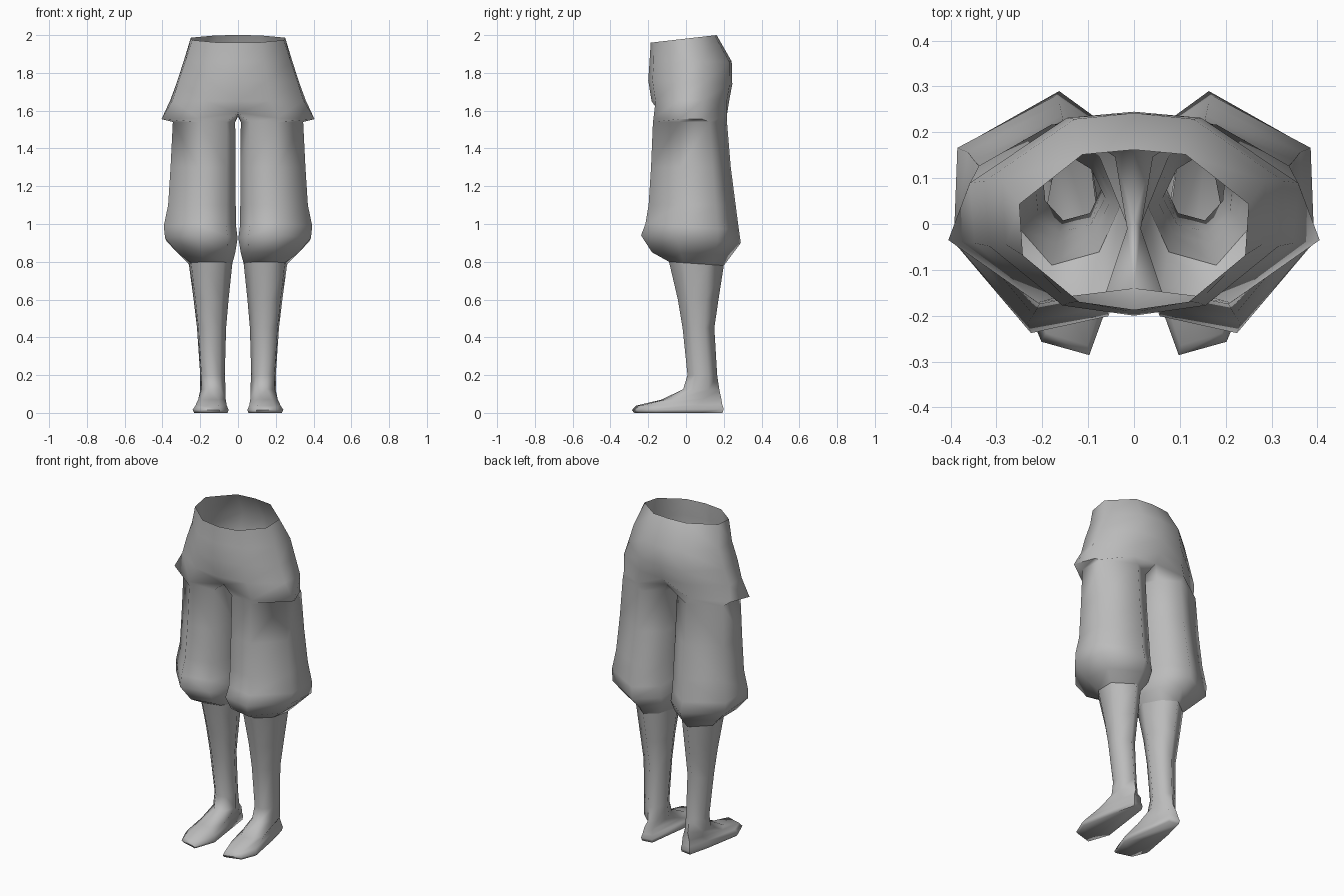
import bpy
import bmesh
import math

cube = bpy.data.objects.get("Cube")
if cube:
    bpy.data.objects.remove(cube, do_unlink=True)

grey = bpy.data.materials.new("plain grey")
grey.use_nodes = True
colour = (0.5, 0.5, 0.5, 1)
grey.diffuse_color = colour
grey.node_tree.nodes["Principled BSDF"].inputs["Base Color"].default_value = colour

# Cross-sections from back, around the outer side, to front and inner side
TORSO = [(0, 1), (.45, .97), (1, .66), (.97, .34), (.48, .05), (0, 0)]
SHORT = [(.08, .82), (.42, 1), (.98, .77), (1, .36), (.58, 0), (.14, .07), (0, .42)]
CALF = [(.2, .82), (.52, 1), (1, .7), (.95, .27), (.65, 0), (.2, .1), (0, .45)]
FOOT = [(.25, .98), (.6, 1), (.78, .72), (1, .25), (.8, .06), (.25, 0), (0, .27)]


def ring(bm, shape, z_front, z_back, x0, x1, y_front, y_back):
    """Fit a cross-section to its width, depth and tilt."""
    return [bm.verts.new((x0 + (x1 - x0) * u,
                          y_front + (y_back - y_front) * v,
                          z_front + (z_back - z_front) * v)) for u, v in shape]


def bridge(bm, top, bottom, closed=True):
    n = len(top)
    for i in range(n if closed else n - 1):
        j = (i + 1) % n
        bm.faces.new((top[i], top[j], bottom[j], bottom[i]))


def skin(bm, rings):
    for top, bottom in zip(rings, rings[1:]):
        bridge(bm, top, bottom, len(top) == len(bottom) == len(SHORT))


def finish(bm, name):
    mesh = bpy.data.meshes.new(name)
    bm.to_mesh(mesh)
    bm.free()
    mesh.materials.append(grey)
    obj = bpy.data.objects.new(name, mesh)
    bpy.context.collection.objects.link(obj)
    mirror = obj.modifiers.new("Mirror", 'MIRROR')
    mirror.use_clip = True
    bpy.ops.object.select_all(action='DESELECT')
    obj.select_set(True)
    bpy.context.view_layer.objects.active = obj
    bpy.ops.object.shade_smooth_by_angle(angle=math.radians(75))


# Trousers: open waist, hips, side flap and baggy legs
bm = bmesh.new()
rings = [ring(bm, TORSO, *r) for r in (
    (1.96, 2.0, 0, .25, -.187, .162),
    (1.86, 1.86, 0, .288, -.193, .242),
    (1.76, 1.74, 0, .325, -.2, .245),
    (1.65, 1.66, 0, .358, -.182, .23))]
hem = [(0, .19, 1.61), (.18, .217, 1.58), (.36, .085, 1.555), (.405, -.035, 1.555),
       (.21, -.172, 1.56), (0, -.14, 1.59), (0, .01, 1.57)]
rings.append([bm.verts.new(p) for p in hem])
rings += [ring(bm, SHORT, *r) for r in (
    (1.54, 1.54, .015, .345, -.175, .217),
    (1.3, 1.3, .012, .357, -.185, .237),
    (1.1, 1.1, .012, .37, -.198, .263),
    (1.0, .97, .01, .393, -.215, .28),
    (.94, .9, .002, .386, -.238, .29),
    (.85, .84, .015, .32, -.18, .245))]
knee = (.8, .78, .03, .26, -.09, .2)
rings.append(ring(bm, CALF, *knee))
skin(bm, rings)
finish(bm, "trousers")

# Bare lower legs running into feet with flat soles
bm = bmesh.new()
rings = [ring(bm, CALF, *r) for r in (
    knee,
    (.6, .6, .05, .235, -.043, .172),
    (.45, .45, .063, .217, -.018, .15),
    (.2, .2, .07, .2, .008, .165),
    (.125, .12, .065, .2, -.015, .177))]
rings += [ring(bm, FOOT, *r) for r in (
    (.07, .08, .065, .21, -.13, .186),
    (.038, .045, .06, .225, -.265, .192),
    (.015, .02, .05, .24, -.286, .2),
    (0, 0, .055, .232, -.275, .193))]
skin(bm, rings)
bm.faces.new(rings[-1])
finish(bm, "lower_legs_and_feet")
